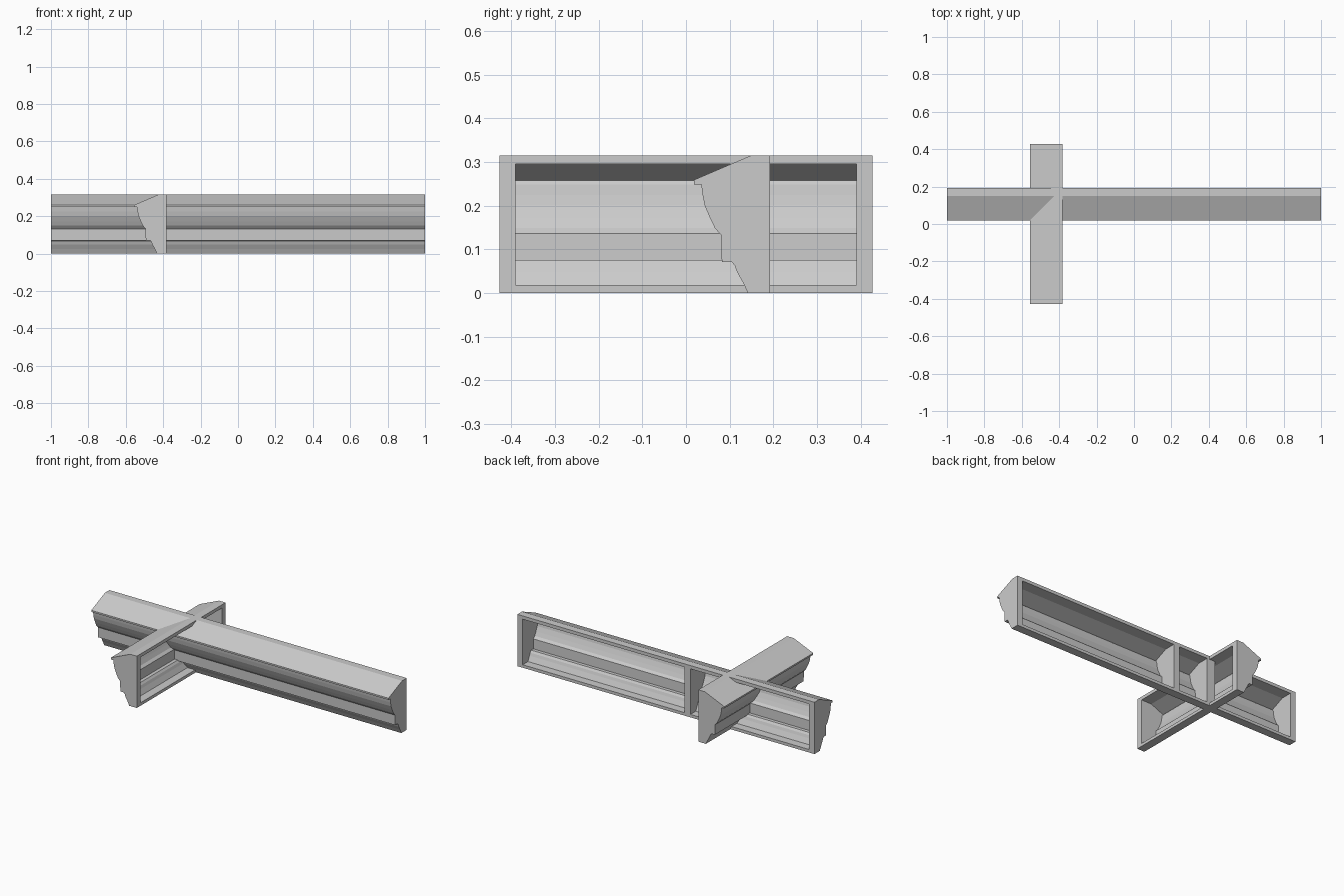
import bpy, bmesh

if "Cube" in bpy.data.objects:
    bpy.data.objects.remove(bpy.data.objects["Cube"])

# Moulding cross-section (depth, height): from back top, over the front, to back bottom
OUTER = [(0.193, 0.315), (0.149, 0.315), (0.018, 0.259), (0.018, 0.249),
         (0.035, 0.249), (0.038, 0.225), (0.043, 0.20), (0.055, 0.172),
         (0.066, 0.149), (0.081, 0.132), (0.082, 0.071), (0.105, 0.071),
         (0.112, 0.062), (0.117, 0.048), (0.130, 0.025), (0.142, 0.0),
         (0.193, 0.0)]
# Hollow inside, open at the back
INNER = [(0.193, 0.295), (0.122, 0.295), (0.038, 0.258), (0.045, 0.249),
         (0.048, 0.225), (0.053, 0.20), (0.065, 0.172), (0.076, 0.149),
         (0.090, 0.136), (0.091, 0.076), (0.112, 0.076), (0.121, 0.064),
         (0.127, 0.048), (0.142, 0.018), (0.193, 0.018)]


def moulding(name, start, end, place, plate_start=0.036, plate_end=0.036):
    bm = bmesh.new()

    def ring(profile, u):
        return [bm.verts.new(place(u, d, z)) for d, z in profile]

    def strip(a, b):
        for i in range(len(a) - 1):
            bm.faces.new((a[i], a[i + 1], b[i + 1], b[i]))

    o0, o1 = ring(OUTER, start), ring(OUTER, end)
    i0, i1 = ring(INNER, start + plate_start), ring(INNER, end - plate_end)
    # outer skin, inner skin and end plates
    strip(o0, o1)
    strip(i1, i0)
    for loop in (o0, o1, i0, i1):
        bm.faces.new(loop)
    # back frame around the opening
    outer = [o0[0], o1[0], o1[-1], o0[-1]]
    inner = [i0[0], i1[0], i1[-1], i0[-1]]
    for k in range(4):
        n = (k + 1) % 4
        bm.faces.new((outer[k], outer[n], inner[n], inner[k]))
    bmesh.ops.recalc_face_normals(bm, faces=bm.faces)
    mesh = bpy.data.meshes.new(name)
    bm.to_mesh(mesh)
    bm.free()
    obj = bpy.data.objects.new(name, mesh)
    bpy.context.collection.objects.link(obj)
    return obj


def along_x(u, d, z):
    return (u, d, z)


def along_y(u, d, z):
    return (d - 0.575, u, z)


# Long run in three sections, separated by end plates
moulding("long_moulding_left", -1.0, -0.385, along_x)
moulding("corner_moulding", -0.385, -0.145, along_x, 0.02, 0.02)
moulding("long_moulding_right", -0.145, 1.0, along_x, 0.02)

# Short run crossing it at a right angle
moulding("cross_moulding", -0.427, 0.427, along_y)
